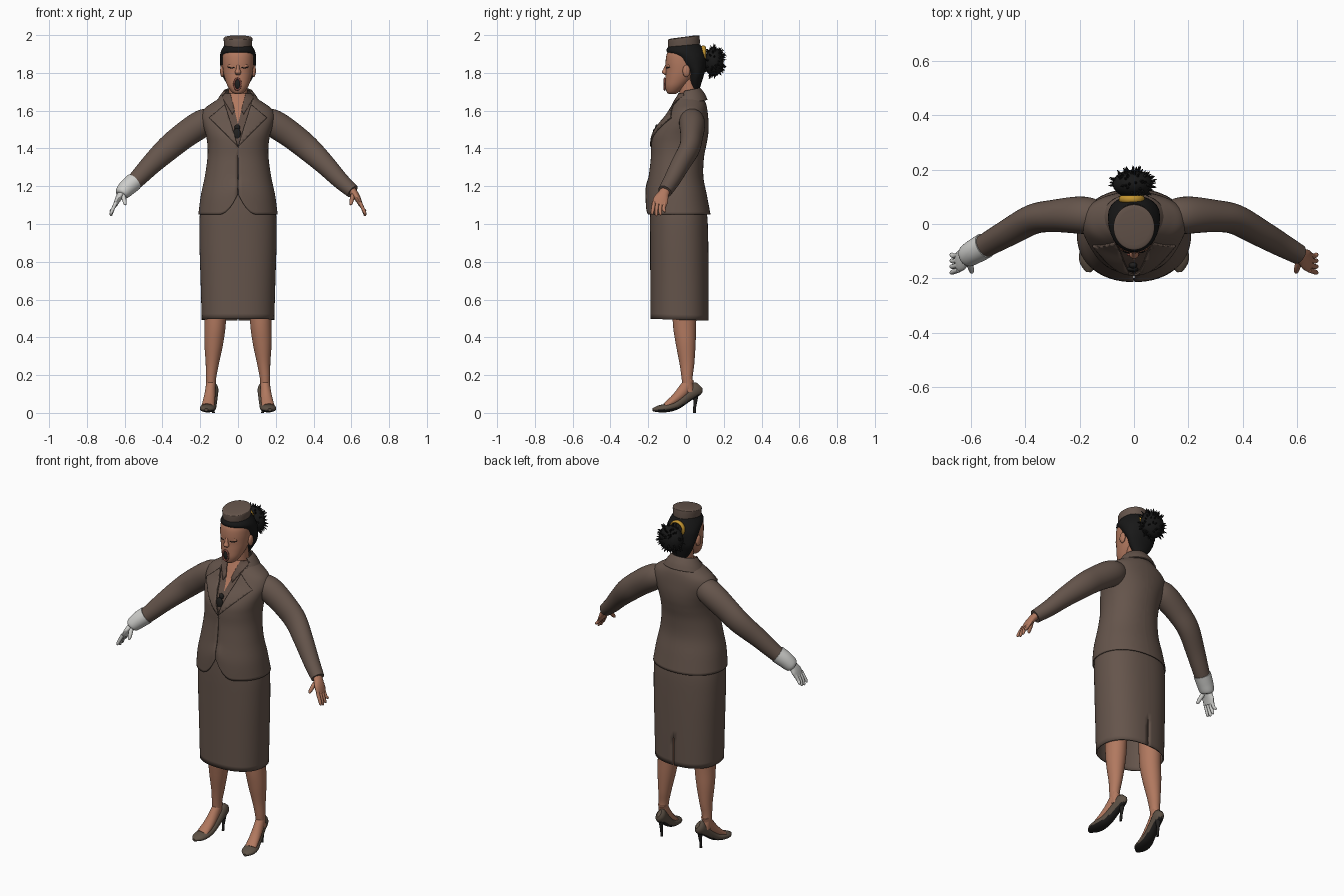
import bpy, bmesh, math, random
from mathutils import Vector, Matrix

if "Cube" in bpy.data.objects:
    bpy.data.objects.remove(bpy.data.objects["Cube"])
random.seed(4)
parts = []


def material(name, r, g, b):
    m = bpy.data.materials.new(name)
    m.use_nodes = True
    m.diffuse_color = (r, g, b, 1)
    m.node_tree.nodes["Principled BSDF"].inputs["Base Color"].default_value = (r, g, b, 1)
    return m


cloth = material("brown cloth", .13, .09, .071)
blouse_brown = material("blouse brown", .115, .075, .058)
skin = material("warm skin", .44, .19, .115)
hair_black = material("hair black", .009, .009, .009)
white = material("glove white", .62, .62, .6)
gold = material("gold band", .55, .3, .03)
leather = material("shoe leather", .11, .082, .06)
sole_black = material("sole black", .015, .014, .013)
lip = material("lip red", .26, .08, .06)


def finish(bm, name, *mats):
    bmesh.ops.recalc_face_normals(bm, faces=bm.faces)
    mesh = bpy.data.meshes.new(name)
    bm.to_mesh(mesh)
    bm.free()
    ob = bpy.data.objects.new(name, mesh)
    for m in mats:
        mesh.materials.append(m)
    bpy.context.collection.objects.link(ob)
    parts.append(ob)
    return ob


def spline(rows, steps):
    """Smooth curve of rows through the given rows."""
    rows = [Vector(r) for r in rows]
    out = []
    for i in range(len(rows) - 1):
        a, b, c, d = rows[max(i - 1, 0)], rows[i], rows[i + 1], rows[min(i + 2, len(rows) - 1)]
        for j in range(steps):
            t = j / steps
            out.append(b + (c - a) * (t / 2) + (a * 2 - b * 5 + c * 4 - d) * (t * t / 2)
                       + (b * 3 - a - c * 3 + d) * (t ** 3 / 2))
    return out + [rows[-1]]


def tube(name, rows, mat, ref=None, power=2, tilt=0, seg=32, caps=True, steps=5):
    """Loft of rows (x, y, z, half width, half depth); level rings if ref is None."""
    bm = bmesh.new()
    rows = spline(rows, steps)
    mid = [Vector(r[:3]) for r in rows]
    rings = []
    for i, r in enumerate(rows):
        side, up = Vector((1, 0, 0)), Vector((0, 1, 0))
        if ref:
            t = (mid[min(i + 1, len(mid) - 1)] - mid[max(i - 1, 0)]).normalized()
            side = Vector(ref)
            side = (side - t * side.dot(t)).normalized()
            up = t.cross(side)
        ring = []
        for k in range(seg):
            c, s = math.cos(math.tau * k / seg), math.sin(math.tau * k / seg)
            c, s = (math.copysign(abs(v) ** (2 / power), v) for v in (c, s))
            p = mid[i] + side * (c * r[3]) + up * (s * r[4])
            p.z += tilt * p.y
            ring.append(bm.verts.new(p))
        rings.append(ring)
    for a, b in zip(rings, rings[1:]):
        for k in range(seg):
            n = (k + 1) % seg
            bm.faces.new((a[k], a[n], b[n], b[k]))
    if caps:
        bm.faces.new(rings[0])
        bm.faces.new(rings[-1])
    return finish(bm, name, mat)


def body(rows, shrink=1):
    """Turn (z, half width, front, back) into loft rows."""
    return [(0, (f + b) / 2, z, w * shrink, (b - f) / 2 * shrink) for z, w, f, b in rows]


def carve(ob, lines, drop, paint=None):
    """Cut along mirrored lines (x, z, slope), delete and paint faces by rule."""
    bm = bmesh.new()
    bm.from_mesh(ob.data)
    for x, z, k in lines:
        for s in (1, -1):
            bmesh.ops.bisect_plane(bm, geom=bm.verts[:] + bm.edges[:] + bm.faces[:], dist=1e-6,
                                   plane_co=(s * x, 0, z), plane_no=(s, 0, -k))
    if paint:
        for f in bm.faces:
            f.material_index = int(paint(f.calc_center_median()))
    bmesh.ops.delete(bm, geom=[f for f in bm.faces if drop(f.calc_center_median())], context="FACES")
    bm.to_mesh(ob.data)
    bm.free()


def thicken(ob, amount, offset):
    mod = ob.modifiers.new("thickness", "SOLIDIFY")
    mod.thickness, mod.offset = amount, offset


def ball(name, loc, size, mat, detail=3):
    bm = bmesh.new()
    bmesh.ops.create_icosphere(bm, subdivisions=detail, radius=1,
                               matrix=Matrix.Translation(loc) @ Matrix.Diagonal((*size, 1)))
    return finish(bm, name, mat)


def in_v(c, z, k):
    return c.y < -.01 and abs(c.x) < k * (c.z - z)


# Skirt with back vent
skirt = tube("skirt", body([(.492, .192, -.188, .12), (.7, .198, -.189, .12), (.9, .204, -.19, .118),
                            (1.05, .202, -.19, .112), (1.18, .178, -.184, .09)]),
             cloth, power=2.3, tilt=-.03, seg=64, caps=False)
carve(skirt, [(.003, 0, 0)], lambda c: c.y > 0 and abs(c.x) < .003 and c.z < .63)
thicken(skirt, .008, -1)

# Jacket body, with front opening, rounded front corners and lapels
torso = [(1.05, .21, -.214, .13), (1.15, .197, -.212, .111), (1.25, .176, -.198, .092),
         (1.35, .162, -.186, .095), (1.42, .162, -.184, .108), (1.47, .17, -.176, .117),
         (1.52, .184, -.148, .12), (1.57, .194, -.108, .117), (1.61, .178, -.084, .112),
         (1.642, .135, -.068, .104), (1.672, .09, -.052, .088), (1.69, .075, -.045, .08)]
jacket = tube("jacket", body(torso), cloth, power=2.15, seg=64, caps=False)
lapels = tube("lapels", body(torso), cloth, power=2.15, seg=64, caps=False)
for v in jacket.data.vertices:
    if v.co.y < -.05 and v.co.z < 1.25:
        low = 1.05 + .11 * max(0, 1 - abs(v.co.x) / .1) ** 2
        v.co.z = low + (v.co.z - 1.05) * (1.25 - low) / .2
carve(jacket, [(0, 1.41, .31), (.0015, 0, 0)],
      lambda c: in_v(c, 1.41, .31) or (c.y < 0 and abs(c.x) < .0015 and c.z < 1.42))
thicken(jacket, .005, -1)
carve(lapels, [(0, 1.41, .31), (0, 1.41, 1), (.15, 1.56, -1.17)],
      lambda c: not in_v(c, 1.41, 1) or in_v(c, 1.41, .31) or abs(c.x) > .15 - 1.17 * (c.z - 1.56))
thicken(lapels, .007, 1)

# Jacket collar
collar = tube("jacket_collar", body([(1.635, .118, -.084, .112), (1.665, .1, -.07, .1),
                                     (1.69, .083, -.056, .085), (1.705, .07, -.046, .074)]),
              cloth, tilt=.2, seg=64, caps=False)
carve(collar, [(0, 1.41, .31)], lambda c: in_v(c, 1.41, .31))
thicken(collar, .008, -.5)

# Blouse with bare neckline, and its pointed collar
blouse = tube("blouse", body(torso[2:], .955), blouse_brown, power=2.15, seg=64, caps=False)
blouse.data.materials.append(skin)
carve(blouse, [(0, 1.53, .25)], lambda c: False, lambda c: in_v(c, 1.53, .25))
points = tube("blouse_collar", body(torso[5:], .96), blouse_brown, power=2.15, seg=64, caps=False)
carve(points, [(0, 1.53, .25), (0, 1.53, .6), (.03, 1.58, -.6)],
      lambda c: not in_v(c, 1.53, .6) or in_v(c, 1.53, .25) or abs(c.x) < .03 - .6 * (c.z - 1.58))
thicken(points, .006, 1)
ball("scarf_knot", (-.004, -.152, 1.51), (.015, .012, .018), sole_black)
ball("scarf_tail", (-.006, -.166, 1.475), (.022, .011, .032), sole_black)

for s, side in ((1, "left"), (-1, "right")):
    glove = s < 0
    hand_mat = white if glove else skin

    def limb(name, rows, mat, **kw):
        return tube(side + "_" + name, [(s * r[0], *r[1:]) for r in rows], mat, **kw)

    # Sleeve
    limb("sleeve", [(.11, .025, 1.555, .05, .05), (.16, .03, 1.545, .066, .068), (.21, .033, 1.52, .068, .073),
                    (.29, .03, 1.465, .06, .07), (.37, .018, 1.4, .055, .066), (.46, -.03, 1.315, .05, .055),
                    (.54, -.075, 1.232, .044, .045), (.607, -.112, 1.172, .037, .037)],
         cloth, ref=(0, 1, 0))
    # Hand with fingers and thumb, plus the glove cuff
    limb("palm", [(.595, -.105, 1.186, .026, .022), (.618, -.12, 1.158, .03, .02),
                  (.636, -.133, 1.13, .04, .016), (.65, -.141, 1.1, .037, .011)], hand_mat, ref=(0, 1, 0), seg=20)
    for i in range(4):
        y = -.169 + .019 * i
        reach = (.008, .0, .004, .02)[i]
        limb("finger_%d" % (i + 1), [(.645, y, 1.115, .01, .01), (.662, y - .006, 1.08, .0095, .0095),
                                     (.672, y - .01 + .003 * i, 1.05 + reach, .008, .008),
                                     (.675, y - .01 + .003 * i, 1.042 + reach, .003, .003)],
             hand_mat, ref=(0, 1, 0), seg=10, steps=3)
    limb("thumb", [(.612, -.128, 1.162, .012, .012), (.604, -.152, 1.135, .012, .012),
                   (.598, -.174, 1.108, .009, .009), (.597, -.18, 1.101, .003, .003)],
         hand_mat, ref=(1, 0, 0), seg=10, steps=3)
    if glove:
        limb("glove_cuff", [(.55, -.08, 1.224, .048, .048), (.585, -.1, 1.194, .046, .046),
                            (.615, -.118, 1.162, .041, .038), (.622, -.123, 1.153, .028, .022)],
             white, ref=(0, 1, 0))

    # Leg and foot
    limb("leg", [(.118, -.006, .68, .062, .068), (.121, -.008, .48, .057, .062), (.128, -.002, .37, .05, .053),
                 (.136, .005, .26, .035, .039), (.143, .006, .18, .027, .029), (.143, .015, .11, .024, .03)], skin)
    limb("foot", [(.142, .02, .18, .024, .024), (.146, -.008, .125, .027, .032), (.152, -.055, .075, .031, .026),
                  (.16, -.11, .035, .034, .017)], skin, ref=(1, 0, 0), seg=20)
    # Court shoe with dark underside and slim heel
    shoe = limb("shoe", [(.128, .072, .145, .01, .022), (.13, .055, .128, .026, .038), (.137, .01, .09, .03, .03),
                         (.148, -.05, .043, .035, .025), (.158, -.1, .027, .042, .023),
                         (.165, -.145, .021, .036, .018), (.169, -.176, .016, .01, .008)],
                leather, ref=(1, 0, 0), seg=28)
    shoe.data.materials.append(sole_black)
    for f in shoe.data.polygons:
        f.material_index = int(f.normal.z < -.55)
    limb("shoe_heel", [(.129, .048, .11, .02, .022), (.129, .05, .07, .011, .012),
                       (.13, .046, .03, .007, .008), (.13, .044, 0, .007, .008)], sole_black, seg=14)
    # Ear and closed eye
    ball(side + "_ear", (s * .083, .002, 1.81), (.012, .02, .032), skin)
    ball(side + "_eyelid", (s * .035, -.088, 1.836), (.019, .012, .012), skin)
    limb("lashes", [(.016, -.104, 1.83, .002, .002), (.035, -.102, 1.826, .003, .003),
                    (.055, -.086, 1.831, .002, .002)], hair_black, ref=(0, 1, 0), seg=8)

# Neck and head
tube("neck", [(0, .022, 1.6, .058, .055), (0, .018, 1.67, .05, .052), (0, .01, 1.78, .049, .05)], skin)
tube("head", body([(1.688, .016, -.092, -.055), (1.7, .034, -.103, -.035), (1.73, .055, -.11, 0),
                   (1.77, .07, -.109, .04), (1.81, .079, -.107, .065), (1.86, .083, -.108, .072),
                   (1.905, .08, -.1, .07), (1.945, .06, -.07, .05)]), skin, power=2.1)
tube("nose", [(0, -.1, 1.845, .008, .008), (0, -.108, 1.82, .01, .012),
              (0, -.113, 1.802, .017, .015), (0, -.107, 1.79, .01, .006)], skin, seg=16)

# Open mouth
ball("mouth", (-.003, -.105, 1.74), (.017, .012, .028), sole_black)
ring = [(-.003 + .018 * math.cos(a), -.113, 1.74 + .03 * math.sin(a), .005, .005)
        for a in (math.tau * i / 16 for i in range(17))]
tube("lips", ring, lip, ref=(0, 1, 0), seg=10, caps=False, steps=2)

# Hair cap, bun with loose strands, and band
tube("hair", body([(1.715, .04, .025, .072), (1.76, .07, .015, .086), (1.8, .087, .01, .098),
                   (1.84, .094, -.025, .105), (1.88, .096, -.06, .105), (1.915, .09, -.104, .096),
                   (1.95, .07, -.085, .075)]), hair_black)
ball("hair_bun", (-.005, .148, 1.858), (.074, .052, .076), hair_black)
bm = bmesh.new()
for i in range(110):
    d = Vector((random.gauss(0, 1), random.gauss(.3, .8), random.gauss(0, 1))).normalized()
    tip = Vector((-.005, .148, 1.858)) + Vector((d.x * .07, d.y * .045, d.z * .072))
    bmesh.ops.create_cone(bm, segments=5, radius1=.012, radius2=.001, depth=random.uniform(.03, .055),
                          matrix=Matrix.Translation(tip) @ d.to_track_quat("Z", "Y").to_matrix().to_4x4())
finish(bm, "loose_strands", hair_black)
band = [(-.008 + .04 * math.cos(a), .092, 1.897 + .04 * math.sin(a), .013, .008)
        for a in (math.tau * i / 16 for i in range(17))]
tube("hair_band", band, gold, ref=(0, 1, 0), seg=12, caps=False, steps=2)

# Pillbox hat
tube("hat", [(0, -.01, 1.925, .07, .082), (0, -.011, 1.955, .074, .084), (0, -.012, 1.982, .076, .084),
             (0, -.012, 1.989, .073, .081), (0, -.012, 1.992, .06, .066)], cloth, tilt=.13, seg=48)

# Smooth shading that keeps hard edges
bpy.ops.object.select_all(action="DESELECT")
for ob in parts:
    ob.select_set(True)
bpy.context.view_layer.objects.active = parts[0]
bpy.ops.object.shade_smooth_by_angle(angle=math.radians(40))
